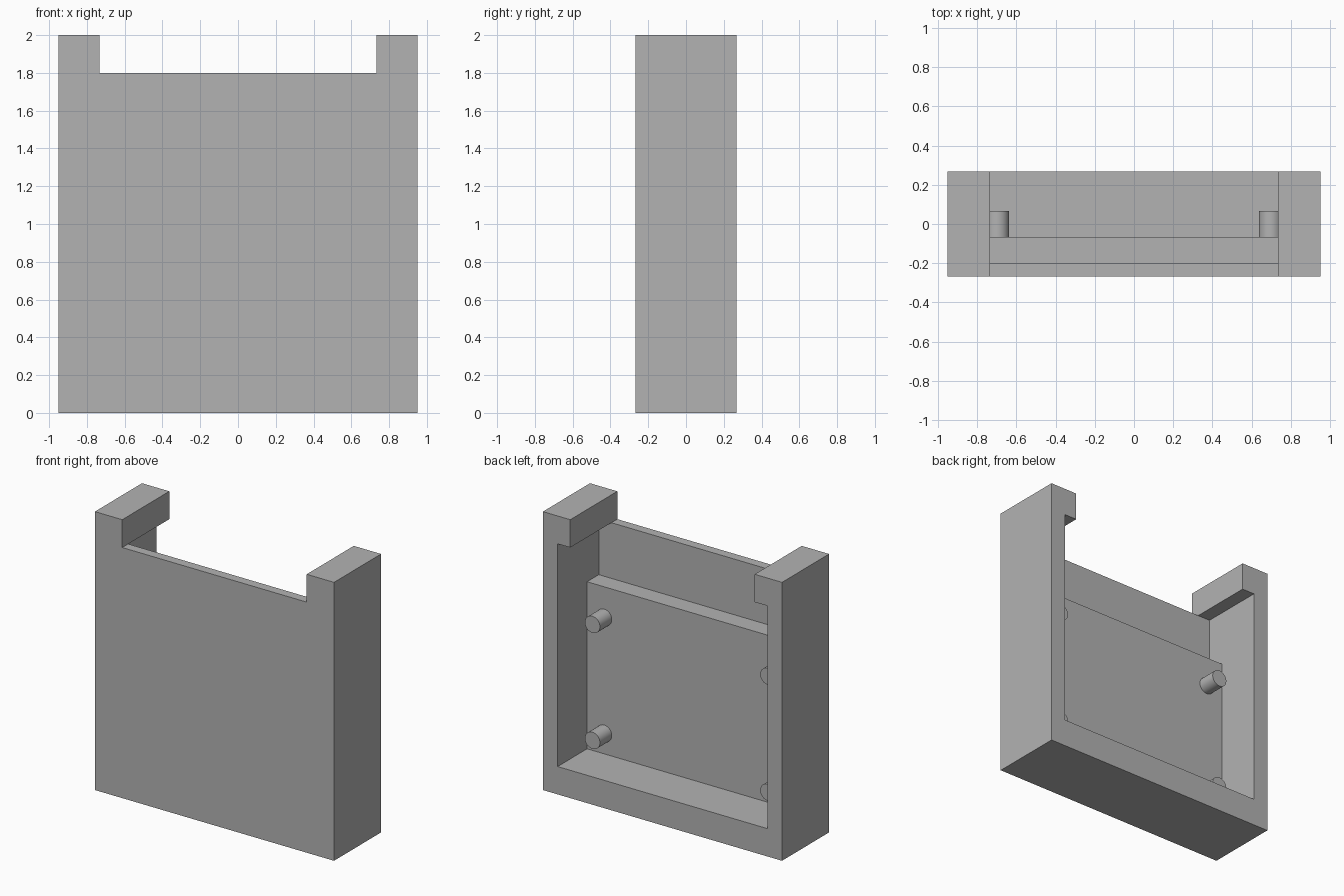
import bpy
import bmesh
from mathutils import Matrix

cube = bpy.data.objects.get("Cube")
if cube:
    bpy.data.objects.remove(cube, do_unlink=True)

# Single grey material
grey = bpy.data.materials.new("plain_grey")
grey.use_nodes = True
colour = (0.45, 0.45, 0.45, 1)
grey.diffuse_color = colour
grey.node_tree.nodes["Principled BSDF"].inputs["Base Color"].default_value = colour

# Main dimensions
HALF_W, HALF_D, TOP = 0.95, 0.267, 2.0
INNER, NOTCH = 0.833, 0.733
FLOOR, RIM = 0.2, 1.8
WALL_Y, PANEL_Y, PANEL_TOP = -0.2, -0.067, 1.4


def add_object(name, bm):
    bmesh.ops.recalc_face_normals(bm, faces=bm.faces)
    mesh = bpy.data.meshes.new(name)
    bm.to_mesh(mesh)
    bm.free()
    mesh.materials.append(grey)
    obj = bpy.data.objects.new(name, mesh)
    bpy.context.collection.objects.link(obj)
    return obj


def extrude_profile(name, points, y0, y1):
    """Extrude an (x, z) outline from y0 to y1."""
    bm = bmesh.new()
    face = bm.faces.new([bm.verts.new((x, y0, z)) for x, z in points])
    result = bmesh.ops.extrude_face_region(bm, geom=[face])
    verts = [v for v in result["geom"] if isinstance(v, bmesh.types.BMVert)]
    bmesh.ops.translate(bm, verts=verts, vec=(0, y1 - y0, 0))
    return add_object(name, bm)


def mirrored(half):
    return half + [(-x, z) for x, z in reversed(half)]


# Housing: notched block hollowed out from the back
housing = extrude_profile(
    "housing",
    mirrored([(HALF_W, 0), (HALF_W, TOP), (NOTCH, TOP), (NOTCH, RIM)]),
    -HALF_D, HALF_D)
cutter = extrude_profile(
    "cavity_cutter", mirrored([(INNER, FLOOR), (INNER, RIM)]), WALL_Y, HALF_D + 0.2)
cutter.hide_render = True

cut = housing.modifiers.new("cavity", 'BOOLEAN')
cut.operation = 'DIFFERENCE'
cut.solver = 'EXACT'
cut.object = cutter
bpy.context.view_layer.objects.active = housing
bpy.ops.object.modifier_apply(modifier=cut.name)
bpy.data.objects.remove(cutter, do_unlink=True)

# Raised panel inside the cavity
extrude_profile("raised_panel", mirrored([(INNER, FLOOR), (INNER, PANEL_TOP)]),
                WALL_Y, PANEL_Y)

# Four round pegs standing on the panel
for side, x in (("left", 0.697), ("right", -0.697)):
    for level, z in (("lower", 0.347), ("upper", 1.18)):
        bm = bmesh.new()
        bmesh.ops.create_cone(bm, cap_ends=True, segments=48, radius1=0.06,
                              radius2=0.06, depth=-2 * PANEL_Y,
                              matrix=Matrix.Translation((x, 0, z))
                              @ Matrix.Rotation(1.570796, 4, 'X'))
        peg = add_object(f"{level}_{side}_peg", bm)
        bpy.ops.object.select_all(action='DESELECT')
        peg.select_set(True)
        bpy.context.view_layer.objects.active = peg
        bpy.ops.object.shade_smooth_by_angle()
